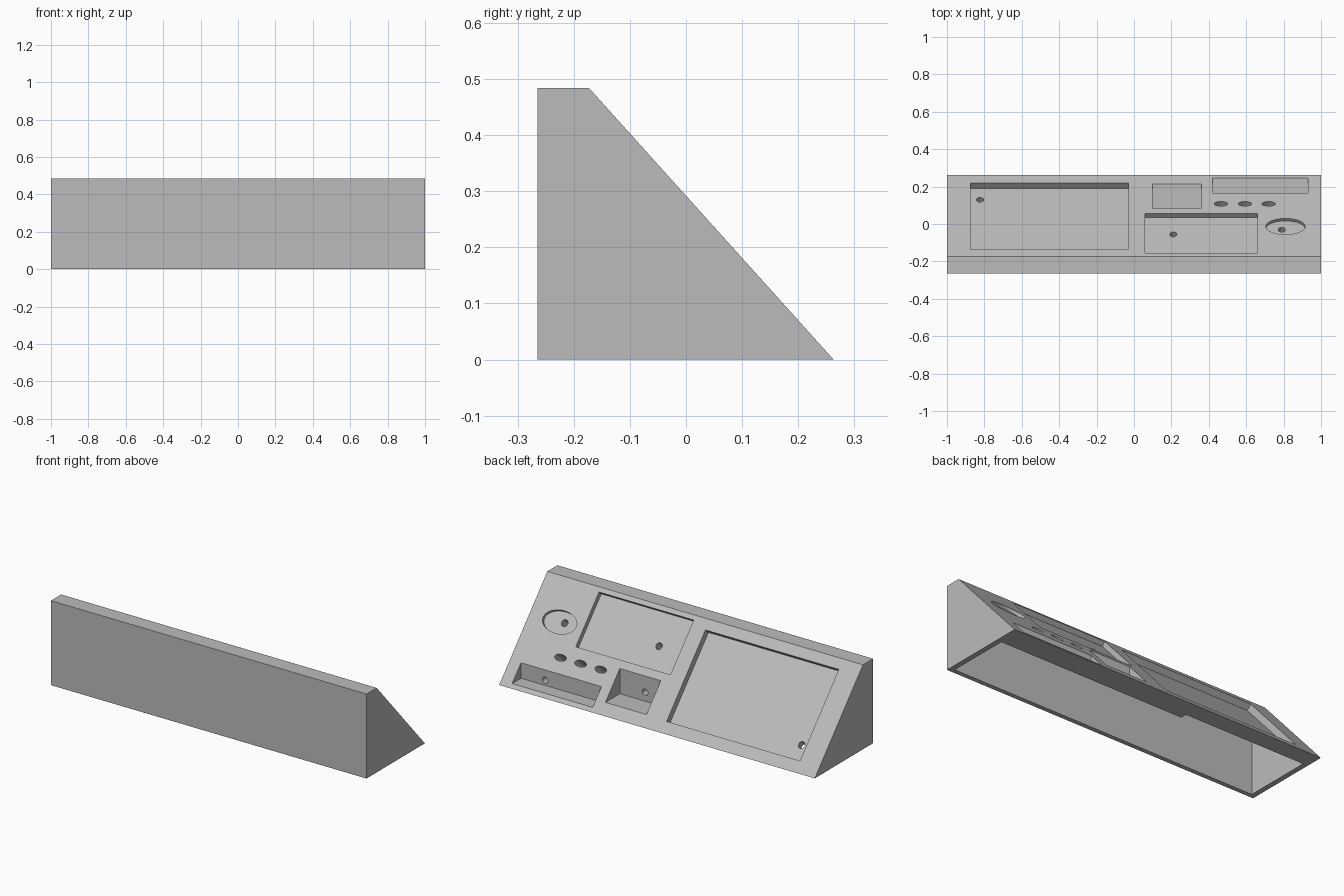
import bpy, bmesh
from math import radians
from mathutils import Matrix, Vector

if "Cube" in bpy.data.objects:
    bpy.data.objects.remove(bpy.data.objects["Cube"])

HEIGHT, FRONT, BACK, TOP_BACK = 0.484, -0.265, 0.263, -0.173
RUN = (BACK - TOP_BACK) / HEIGHT                    # horizontal run per unit height
UPHILL = Vector((0, -RUN, 1)).normalized()
NORMAL = Vector((0, 1, RUN)).normalized()

grey = bpy.data.materials.new("light grey")
grey.use_nodes = True
grey.diffuse_color = (0.5, 0.5, 0.5, 1)
grey.node_tree.nodes["Principled BSDF"].inputs["Base Color"].default_value = (0.5, 0.5, 0.5, 1)


def finish(name, bm):
    bmesh.ops.recalc_face_normals(bm, faces=bm.faces)
    mesh = bpy.data.meshes.new(name)
    bm.to_mesh(mesh)
    bm.free()
    mesh.materials.append(grey)
    obj = bpy.data.objects.new(name, mesh)
    bpy.context.collection.objects.link(obj)
    return obj


def prism(name, x0, x1, profile):
    """Extrude a y-z profile along x."""
    bm = bmesh.new()
    face = bm.faces.new([bm.verts.new((x0, y, z)) for y, z in profile])
    new = bmesh.ops.extrude_face_region(bm, geom=[face])["geom"]
    bmesh.ops.translate(bm, vec=(x1 - x0, 0, 0),
                        verts=[v for v in new if isinstance(v, bmesh.types.BMVert)])
    return finish(name, bm)


def slope_frame(x, y):
    """Frame on the sloped panel: local x, uphill, outward."""
    m = Matrix((Vector((-1, 0, 0)), UPHILL, NORMAL)).transposed().to_4x4()
    m.translation = (x, y, (BACK - y) / RUN)
    return m


def cut(cutter):
    mod = body.modifiers.new("cut", "BOOLEAN")
    mod.object, mod.operation, mod.solver = cutter, "DIFFERENCE", "EXACT"
    bpy.context.view_layer.objects.active = body
    bpy.ops.object.modifier_apply(modifier=mod.name)
    bpy.data.objects.remove(cutter)


def cut_recess(x0, x1, y0, y1, depth):
    bm = bmesh.new()
    length = (y1 - y0) / -UPHILL.y
    scale = Matrix.Diagonal((x1 - x0, length, 2 * depth, 1))
    bmesh.ops.create_cube(bm, size=1, matrix=slope_frame((x0 + x1) / 2, (y0 + y1) / 2) @ scale)
    cut(finish("recess_cutter", bm))


def cut_round(frame, rx, ry, depth):
    bm = bmesh.new()
    bmesh.ops.create_cone(bm, cap_ends=True, segments=32, radius1=1, radius2=1, depth=2,
                          matrix=frame @ Matrix.Diagonal((rx, ry, depth, 1)))
    cut(finish("round_cutter", bm))


def cut_cavity(x0, x1, thickness):
    low, ceiling, wall = -0.1, 0.45, -0.239
    inner = BACK - thickness
    peak = min(ceiling, (inner - wall) / RUN)
    cut(prism("cavity_cutter", x0, x1,
              [(wall, low), (inner - low * RUN, low), (inner - peak * RUN, peak), (wall, peak)]))


def cut_bin(x0, x1, y0, y1, hole_x, hole_z):
    floor = (BACK - y1) / RUN
    cut(prism("bin_cutter", x0, x1, [(y0, floor), (BACK + 0.1, floor), (BACK + 0.1, 0.4), (y0, 0.4)]))
    frame = Matrix.Translation((hole_x, y0, hole_z)) @ Matrix.Rotation(radians(90), 4, "X")
    cut_round(frame, 0.018, 0.018, 0.12)


# Wedge shell, thicker behind the bins, open underneath
body = prism("console_body", -1, 1, [(FRONT, 0), (BACK, 0), (TOP_BACK, HEIGHT), (FRONT, HEIGHT)])
cut_cavity(-0.97, 0.97, 0.14)
cut_cavity(-0.97, -0.206, 0.103)

# Screen recesses and dial recess
cut_recess(-0.875, -0.03, -0.133, 0.218, 0.037)
cut_recess(0.06, 0.66, -0.155, 0.055, 0.028)
cut_round(slope_frame(0.81, -0.013), 0.105, 0.064, 0.018)

# Storage bins with cable holes
cut_bin(0.42, 0.93, 0.165, 0.245, 0.777, 0.05)
cut_bin(0.10, 0.36, 0.085, 0.215, 0.2, 0.105)

# Cable holes in the recesses
for x, y in ((-0.823, 0.157), (0.21, -0.035), (0.79, -0.017)):
    cut_round(slope_frame(x, y), 0.019, 0.019, 0.15)

# Row of button holes
for x in (0.465, 0.593, 0.72):
    cut_round(slope_frame(x, 0.108), 0.036, 0.018, 0.15)

bpy.ops.object.select_all(action="DESELECT")
body.select_set(True)
bpy.context.view_layer.objects.active = body
bpy.ops.object.shade_smooth_by_angle(angle=radians(30))
